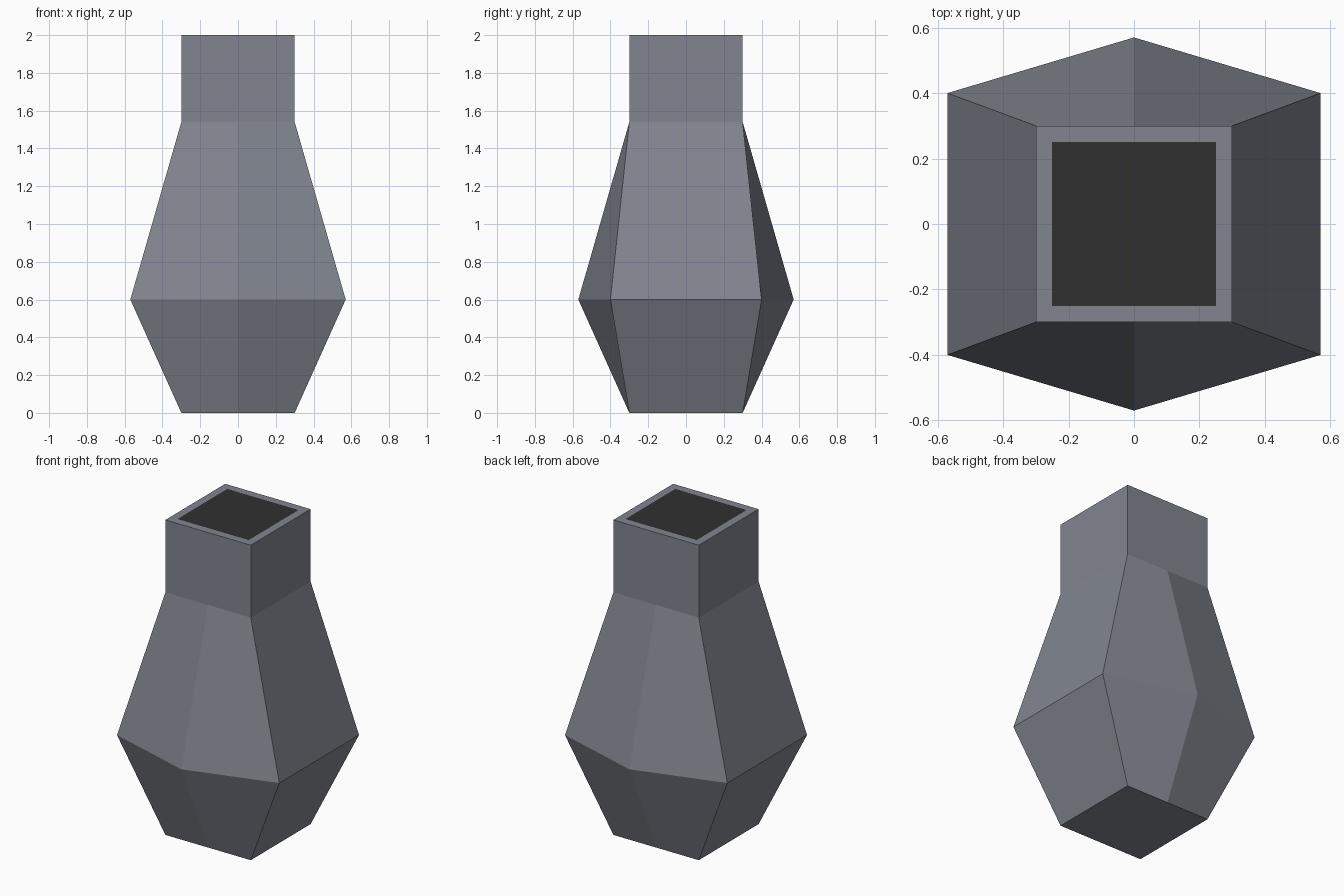
import bpy, bmesh

if "Cube" in bpy.data.objects:
    bpy.data.objects.remove(bpy.data.objects["Cube"])


def material(name, rgb):
    m = bpy.data.materials.new(name)
    m.diffuse_color = (*rgb, 1.0)
    m.use_nodes = True
    m.node_tree.nodes["Principled BSDF"].inputs["Base Color"].default_value = m.diffuse_color
    return m


grey = material("slate grey", (0.22, 0.235, 0.275))
dark = material("dark opening", (0.03, 0.03, 0.03))


def ring(bm, corner_x, corner_y, mid_y, z):
    """Six-point ring: four corners plus a middle point on front and back."""
    pts = [(-corner_x, -corner_y), (0, -mid_y), (corner_x, -corner_y),
           (corner_x, corner_y), (0, mid_y), (-corner_x, corner_y)]
    return [bm.verts.new((x, y, z)) for x, y in pts]


# Vase body: square foot, wide six-sided belly, square neck
sections = [
    (0.30, 0.30, 0.30, 0.00),
    (0.57, 0.40, 0.57, 0.60),
    (0.30, 0.30, 0.30, 1.54),
    (0.30, 0.30, 0.30, 2.00),
    (0.25, 0.25, 0.25, 2.00),   # inner edge of the rim
]
bm = bmesh.new()
rings = [ring(bm, *s) for s in sections]
for a, b in zip(rings, rings[1:]):
    for i in range(6):
        j = (i + 1) % 6
        bm.faces.new((a[i], a[j], b[j], b[i]))

# Closed foot and dark opening
bm.faces.new(rings[0][::-1])
bm.faces.new(rings[-1]).material_index = 1

mesh = bpy.data.meshes.new("vase")
bm.to_mesh(mesh)
bm.free()
mesh.materials.append(grey)
mesh.materials.append(dark)
vase = bpy.data.objects.new("vase", mesh)
bpy.context.collection.objects.link(vase)
